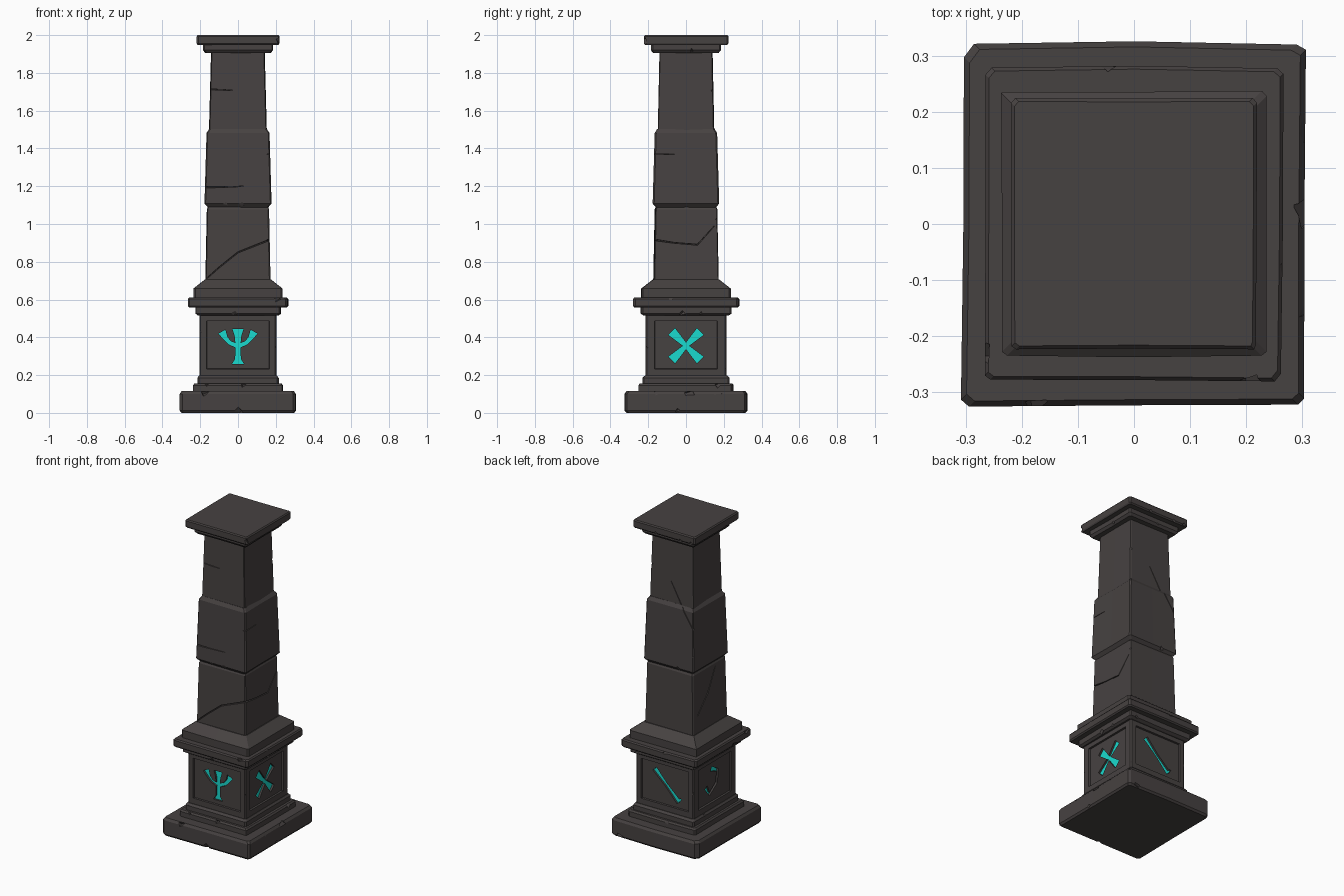
import bpy, bmesh, random
from math import radians
from mathutils import Matrix, Vector, Euler

rng = random.Random(7)
cube = bpy.data.objects.get("Cube")
if cube:
    bpy.data.objects.remove(cube, do_unlink=True)


def material(name, rgb, rough):
    m = bpy.data.materials.new(name)
    m.use_nodes = True
    m.diffuse_color = (*rgb, 1)
    bsdf = next(n for n in m.node_tree.nodes if n.type == 'BSDF_PRINCIPLED')
    bsdf.inputs["Base Color"].default_value = (*rgb, 1)
    bsdf.inputs["Roughness"].default_value = rough
    return m


STONE = material("dark stone", (0.062, 0.054, 0.053), 0.9)
GLOW = material("turquoise rune", (0.01, 0.7, 0.62), 0.6)


def finish(name, bm):
    bmesh.ops.recalc_face_normals(bm, faces=bm.faces)
    mesh = bpy.data.meshes.new(name)
    bm.to_mesh(mesh)
    bm.free()
    mesh.materials.append(STONE)
    mesh.materials.append(GLOW)
    obj = bpy.data.objects.new(name, mesh)
    bpy.context.collection.objects.link(obj)
    return obj


def loft(bm, rings):
    """Skin closed loops of equal length; returns the first end cap."""
    loops = [[bm.verts.new(p) for p in ring] for ring in rings]
    n = len(loops[0])
    for a, b in zip(loops, loops[1:]):
        for i in range(n):
            j = (i + 1) % n
            bm.faces.new((a[i], a[j], b[j], b[i]))
    bm.faces.new(loops[-1])
    return bm.faces.new(loops[0][::-1])


def block(name, rings, corner=0.005, rough=0.002):
    """Hewn square block from (z, half x, half y) rings."""
    columns = [(rng.uniform(-rough, rough), rng.uniform(-rough, rough)) for _ in range(12)]
    cuts = [corner * rng.uniform(0.6, 1.5) for _ in range(4)]
    loops = []
    for z, hx, hy in rings:
        pts = []
        mids = [(0, -hy), (hx, 0), (0, hy), (-hx, 0)]
        signs = [(-1, -1), (1, -1), (1, 1), (-1, 1)]
        for (sx, sy), mid, a in zip(signs, mids, cuts):
            pair = [(sx * hx, sy * (hy - a)), (sx * (hx - a), sy * hy)]
            pts += pair if sx * sy > 0 else pair[::-1]
            pts.append(mid)
        loops.append([(x + dx, y + dy, z) for (x, y), (dx, dy) in zip(pts, columns)])
    bm = bmesh.new()
    loft(bm, loops)
    return finish(name, bm)


def carve(target, cutter):
    cutter.hide_render = True
    mod = target.modifiers.new("carve", 'BOOLEAN')
    mod.operation, mod.solver, mod.object = 'DIFFERENCE', 'EXACT', cutter
    bpy.context.view_layer.objects.active = target
    bpy.ops.object.modifier_apply(modifier=mod.name)
    mesh = cutter.data
    bpy.data.objects.remove(cutter, do_unlink=True)
    bpy.data.meshes.remove(mesh)


SIDES = {"front": 0, "left": 90, "back": 180, "right": 270}


def outline(path, scale=1.0):
    """Ribbon outline around (u, z, width) points."""
    pts = [Vector(p[:2]) for p in path]
    one, two = [], []
    for i, p in enumerate(pts):
        d = (pts[min(i + 1, len(pts) - 1)] - pts[max(i - 1, 0)]).normalized()
        off = Vector((-d.y, d.x)) * path[i][2] * scale / 2
        one.append(p + off)
        two.append(p - off)
    return one + two[::-1]


def engrave(target, side, face, depth, outer, inner, glow=False):
    """Cut a 2D shape into one side; face is the distance from the axis."""
    rot = Matrix.Rotation(radians(SIDES[side]), 3, 'Z')
    bm = bmesh.new()
    rings = [[rot @ Vector((u, -dist, z)) for u, z in shape]
             for shape, dist in ((inner, face - depth), (outer, face + 0.03))]
    floor = loft(bm, rings)
    floor.material_index = int(glow)
    carve(target, finish("cutter", bm))


def crack(target, side, face, path):
    engrave(target, side, face, 0.014, outline(path), outline(path, 0.25))


def chip(target, point, size):
    bm = bmesh.new()
    bmesh.ops.create_cube(bm, size=size)
    turn = Euler([rng.uniform(0.4, 1.1) for _ in range(3)]).to_matrix().to_4x4()
    bm.transform(Matrix.Translation(point) @ turn)
    carve(target, finish("cutter", bm))


def chip_edges(target, hx, hy, levels, count, size):
    """Knock small pieces off random spots along the horizontal edges."""
    for _ in range(count):
        t, s, z = rng.uniform(-0.9, 0.9), rng.choice((-1, 1)), rng.choice(levels)
        out = size * 0.3
        p = (t * hx, s * (hy + out), z) if rng.random() < 0.5 else (s * (hx + out), t * hy, z)
        chip(target, Vector(p), size * rng.uniform(0.7, 1.1))


# Stepped base
base = block("base_slab", [(0, 0.298, 0.312), (0.012, 0.307, 0.322), (0.1, 0.307, 0.322),
                           (0.115, 0.297, 0.312)], 0.016, 0.004)
chip_edges(base, 0.307, 0.322, (0.008, 0.11), 6, 0.035)
chip(base, Vector((0, -0.335, 0)), 0.045)
chip(base, Vector((0.32, 0.02, 0.11)), 0.045)
step_low = block("lower_step", [(0.11, 0.236, 0.25), (0.146, 0.236, 0.25), (0.156, 0.228, 0.242)], 0.01, 0.003)
chip_edges(step_low, 0.236, 0.25, (0.152,), 4, 0.025)
step_high = block("upper_step", [(0.15, 0.215, 0.23), (0.185, 0.215, 0.23), (0.197, 0.206, 0.217)], 0.008, 0.002)
chip_edges(step_high, 0.215, 0.23, (0.193,), 3, 0.022)

# Pedestal with sunken panels
pedestal = block("pedestal_block", [(0.19, 0.203, 0.214), (0.53, 0.203, 0.214)], 0.006, 0.0005)
panel = [(-0.17, 0.23), (0.17, 0.23), (0.17, 0.49), (-0.17, 0.49)]
panel_in = [(u * 0.97, 0.36 + (z - 0.36) * 0.97) for u, z in panel]
FACE = {"front": 0.214, "back": 0.214, "left": 0.203, "right": 0.203}
for side, face in FACE.items():
    engrave(pedestal, side, face, 0.012, panel, panel_in)

# Carved runes, each a set of tapered strokes
arm = [(0, 0.352, 0.022), (0.045, 0.372, 0.02), (0.066, 0.395, 0.024), (0.085, 0.43, 0.042)]
RUNES = {
    "front": [[(0, 0.258, 0.065), (0, 0.285, 0.03), (0, 0.36, 0.026), (0, 0.405, 0.034), (0, 0.443, 0.058)],
              arm, [(-u, z, w) for u, z, w in arm]],
    "left": [[(s * -0.075, 0.28, 0.05), (0, 0.355, 0.02), (s * 0.075, 0.43, 0.05)] for s in (1, -1)],
    "back": [[(-0.08, 0.44, 0.036), (0, 0.36, 0.022), (0.09, 0.27, 0.034)],
             [(0.085, 0.268, 0.014), (0.105, 0.295, 0.01)]],
    "right": [[(-0.02, 0.44, 0.03), (0.045, 0.41, 0.02), (0.035, 0.335, 0.02),
               (-0.035, 0.285, 0.02), (-0.07, 0.34, 0.03)]],
}
for side, strokes in RUNES.items():
    for i, path in enumerate(strokes):
        engrave(pedestal, side, FACE[side] - 0.012, 0.012 + i * 0.0003, outline(path), outline(path), True)
for sx, sy, z in ((-1, -1, 0.43), (1, -1, 0.35), (1, 1, 0.24), (-1, 1, 0.36)):
    chip(pedestal, Vector((sx * 0.211, sy * 0.222, z)), 0.026)

# Cornice
trim = block("cornice_trim", [(0.515, 0.212, 0.224), (0.525, 0.226, 0.239), (0.562, 0.226, 0.239)], 0.008, 0.002)
chip_edges(trim, 0.226, 0.239, (0.525,), 4, 0.025)
cornice = block("cornice_slab", [(0.558, 0.257, 0.272), (0.566, 0.264, 0.279), (0.602, 0.264, 0.279),
                                 (0.61, 0.258, 0.273)], 0.01, 0.003)
chip_edges(cornice, 0.264, 0.279, (0.563, 0.606), 6, 0.028)
block("cornice_top", [(0.605, 0.236, 0.236), (0.658, 0.236, 0.236), (0.705, 0.176, 0.176)], 0.006, 0.0015)

# Three-part shaft
low = block("lower_shaft", [(0.695, 0.172, 0.172), (1.078, 0.164, 0.164), (1.1, 0.154, 0.154)])
mid = block("middle_shaft", [(1.088, 0.158, 0.158), (1.108, 0.176, 0.175), (1.482, 0.165, 0.164),
                             (1.504, 0.15, 0.15)])
top = block("upper_shaft", [(1.495, 0.152, 0.15), (1.915, 0.141, 0.141)])
crack(low, "front", 0.168, [(-0.19, 0.69, 0.008), (-0.1, 0.77, 0.01), (0, 0.85, 0.012), (0.19, 0.925, 0.018)])
crack(low, "left", 0.168, [(-0.19, 0.92, 0.02), (-0.06, 0.9, 0.01), (0.06, 0.89, 0.014), (0.15, 0.99, 0.006)])
crack(low, "right", 0.166, [(0.06, 1.06, 0.006), (-0.02, 0.92, 0.014), (-0.13, 0.81, 0.006)])
crack(mid, "front", 0.172, [(-0.2, 1.195, 0.016), (-0.1, 1.195, 0.01), (0.03, 1.2, 0.003)])
crack(mid, "left", 0.168, [(-0.2, 1.37, 0.01), (-0.06, 1.37, 0.003)])
crack(mid, "back", 0.167, [(0.07, 1.52, 0.012), (0.19, 1.34, 0.012)])
crack(top, "front", 0.146, [(-0.17, 1.715, 0.014), (-0.03, 1.708, 0.003)])
crack(top, "back", 0.149, [(-0.005, 1.64, 0.003), (0.08, 1.49, 0.012)])
chip(low, Vector((0.172, 0.172, 1.03)), 0.025)
chip(mid, Vector((-0.18, 0.18, 1.2)), 0.025)
chip(top, Vector((0.15, 0.15, 1.71)), 0.025)
chip_edges(mid, 0.172, 0.172, (1.1,), 3, 0.025)

# Capital
under = block("capital_step", [(1.905, 0.172, 0.172), (1.92, 0.184, 0.184), (1.955, 0.184, 0.184)], 0.006, 0.002)
chip_edges(under, 0.184, 0.184, (1.915,), 3, 0.022)
cap = block("capital_slab", [(1.948, 0.214, 0.216), (1.956, 0.219, 0.223), (1.993, 0.219, 0.223),
                             (2.0, 0.213, 0.217)], 0.007, 0.002)
chip_edges(cap, 0.219, 0.223, (1.952,), 4, 0.025)
chip(cap, Vector((0.222, -0.226, 1.97)), 0.03)
